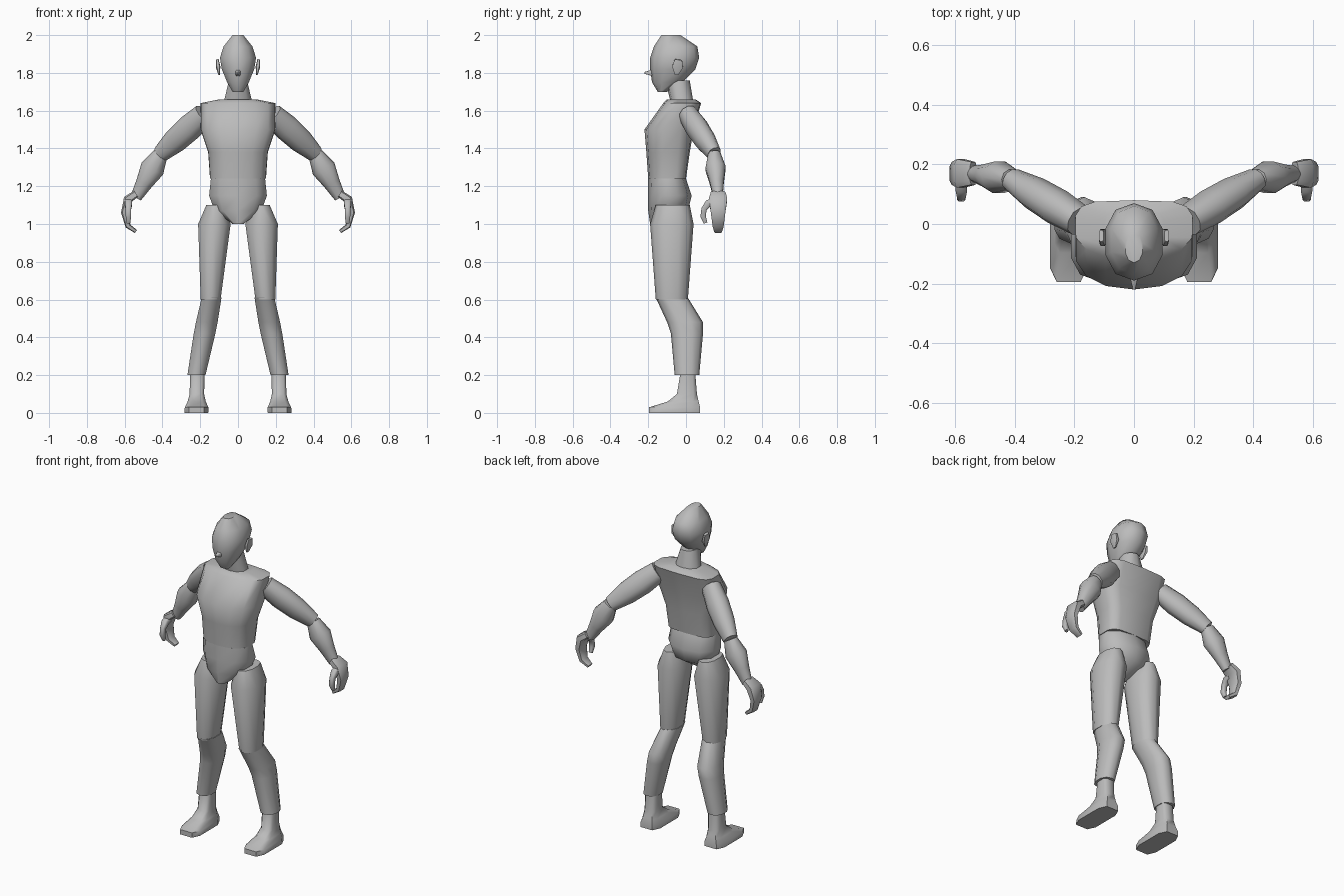
import bpy, bmesh, math
from mathutils import Vector

cube = bpy.data.objects.get("Cube")
if cube:
    bpy.data.objects.remove(cube, do_unlink=True)

grey = bpy.data.materials.new("plain grey")
grey.use_nodes = True
tone = (.5, .5, .5, 1)
grey.diffuse_color = tone
grey.node_tree.nodes["Principled BSDF"].inputs["Base Color"].default_value = tone


def outline(sides, front, back):
    """Unit cross-section whose front and back can be rounder or boxier."""
    points = []
    for i in range(sides):
        angle = math.tau * (i + .5) / sides
        across, depth = math.cos(angle), math.sin(angle)
        power = back if depth > 0 else front
        points.append((math.copysign(abs(across) ** power, across),
                       math.copysign(abs(depth) ** power, depth)))
    return points


ROUND = outline(sides=10, front=.9, back=.9)
BOXY = outline(sides=8, front=.5, back=.5)
CHEST = outline(sides=14, front=.9, back=.5)


def skin(name, loops):
    """Bridge equal loops of points into a capped, smooth shaded body."""
    bm = bmesh.new()
    rows = [[bm.verts.new(point) for point in loop] for loop in loops]
    for low, high in zip(rows, rows[1:]):
        for i in range(len(low)):
            bm.faces.new((low[i - 1], low[i], high[i], high[i - 1]))
    bm.faces.new(rows[0])
    bm.faces.new(rows[-1])
    bmesh.ops.recalc_face_normals(bm, faces=bm.faces)
    mesh = bpy.data.meshes.new(name)
    bm.to_mesh(mesh)
    bm.free()
    mesh.materials.append(grey)
    part = bpy.data.objects.new(name, mesh)
    bpy.context.collection.objects.link(part)
    bpy.ops.object.select_all(action="DESELECT")
    part.select_set(True)
    bpy.context.view_layer.objects.active = part
    bpy.ops.object.shade_smooth_by_angle(angle=math.radians(50))


def stack(name, shape, rings, first_x=0, last_x=0):
    """Level rings of half width, front, back and height along a leaning axis."""
    start, end = rings[0][-1], rings[-1][-1]
    loops = []
    for half, front, back, height in rings:
        x = first_x + (last_x - first_x) * (height - start) / (end - start)
        middle, depth = (front + back) / 2, (back - front) / 2
        loops.append([(x + half * u, middle + depth * v, height) for u, v in shape])
    skin(name, loops)


def tube(name, shape, path, radii, across, ratio):
    """Sweep the shape along a path; ratio scales its radius along across."""
    loops = []
    for i, (centre, radius) in enumerate(zip(path, radii)):
        ahead = path[min(i + 1, len(path) - 1)] - path[max(i - 1, 0)]
        normal = ahead.cross(Vector(across)).normalized()
        wide = normal.cross(ahead).normalized() * ratio
        loops.append([centre + (wide * u + normal * v) * radius for u, v in shape])
    skin(name, loops)


def limb(name, shape, start, end, radii, across=(0, 1, 0), ratio=.85):
    """Straight tube between two joints with evenly spaced radii."""
    last = len(radii) - 1
    path = [start.lerp(end, i / last) for i in range(last + 1)]
    tube(name, shape, path, radii, across, ratio)


def arc(centre, reach, height, sweep, steps=5):
    """Path curling from above the centre, out along reach and down."""
    angles = [math.radians(sweep) * i / (steps - 1) for i in range(steps)]
    up = Vector((0, 0, height))
    return [centre + reach * math.sin(a) + up * math.cos(a) for a in angles]


# Head, neck and nose
stack("head", ROUND, [
    (.03, -.15, -.1, 1.7),
    (.06, -.18, -.02, 1.75),
    (.09, -.19, .05, 1.82),
    (.1, -.19, .07, 1.88),
    (.08, -.17, .06, 1.94),
    (.03, -.13, -.03, 2)])
stack("neck", ROUND, [(.08, -.08, .04, 1.64), (.05, -.11, .02, 1.76)])
limb("nose", BOXY, Vector((0, -.17, 1.8)), Vector((0, -.22, 1.8)),
     radii=(.02, .005), across=(1, 0, 0))

# Torso and pelvis
stack("torso", CHEST, [
    (.15, -.2, 0, 1.24),
    (.16, -.21, .02, 1.38),
    (.2, -.22, .04, 1.5),
    (.2, -.12, .08, 1.64),
    (.1, -.1, .05, 1.66)])
stack("pelvis", ROUND, [
    (.03, -.19, -.1, 1),
    (.13, -.2, .01, 1.07),
    (.16, -.2, .03, 1.15),
    (.15, -.2, 0, 1.24)])

for label, side in (("left", 1), ("right", -1)):
    def spot(x, y, z):
        return Vector((side * x, y, z))

    # Ear
    limb(label + "_ear", BOXY, spot(.1, -.05, 1.79), spot(.11, -.04, 1.87),
         radii=(.01, .03, .02), across=(1, 0, 0), ratio=.4)

    # Leg
    stack(label + "_thigh", ROUND, [
        (.05, -.16, .02, 1.1),
        (.09, -.19, .04, 1),
        (.055, -.16, .01, .6)], first_x=side * .12, last_x=side * .145)
    stack(label + "_shin", ROUND, [
        (.055, -.16, .01, .61),
        (.06, -.1, .09, .48),
        (.06, -.08, .09, .42),
        (.05, -.06, .07, .2)], first_x=side * .14, last_x=side * .22)
    stack(label + "_foot", BOXY, [
        (.065, -.2, .08, 0),
        (.065, -.2, .08, .03),
        (.05, -.1, .07, .06),
        (.04, -.05, .06, .1),
        (.04, -.03, .05, .22)], first_x=side * .22, last_x=side * .215)

    # Arm
    elbow = spot(.41, .15, 1.37)
    wrist = spot(.54, .17, 1.14)
    limb(label + "_upper_arm", ROUND, spot(.18, .01, 1.58), elbow,
         radii=(.06, .07, .065, .045))
    limb(label + "_forearm", ROUND, elbow, wrist, radii=(.04, .065, .045, .03))

    # Curled hand and thumb
    tube(label + "_hand", BOXY, arc(spot(.54, .17, 1.06), spot(.06, 0, 0), height=.1, sweep=180),
         radii=(.02, .025, .02, .015, .01), across=(0, 1, 0), ratio=2)
    tube(label + "_thumb", BOXY, arc(spot(.58, .15, 1.05), spot(0, -.06, 0), height=.07, sweep=130),
         radii=(.02, .02, .015, .015, .01), across=(1, 0, 0), ratio=1)
